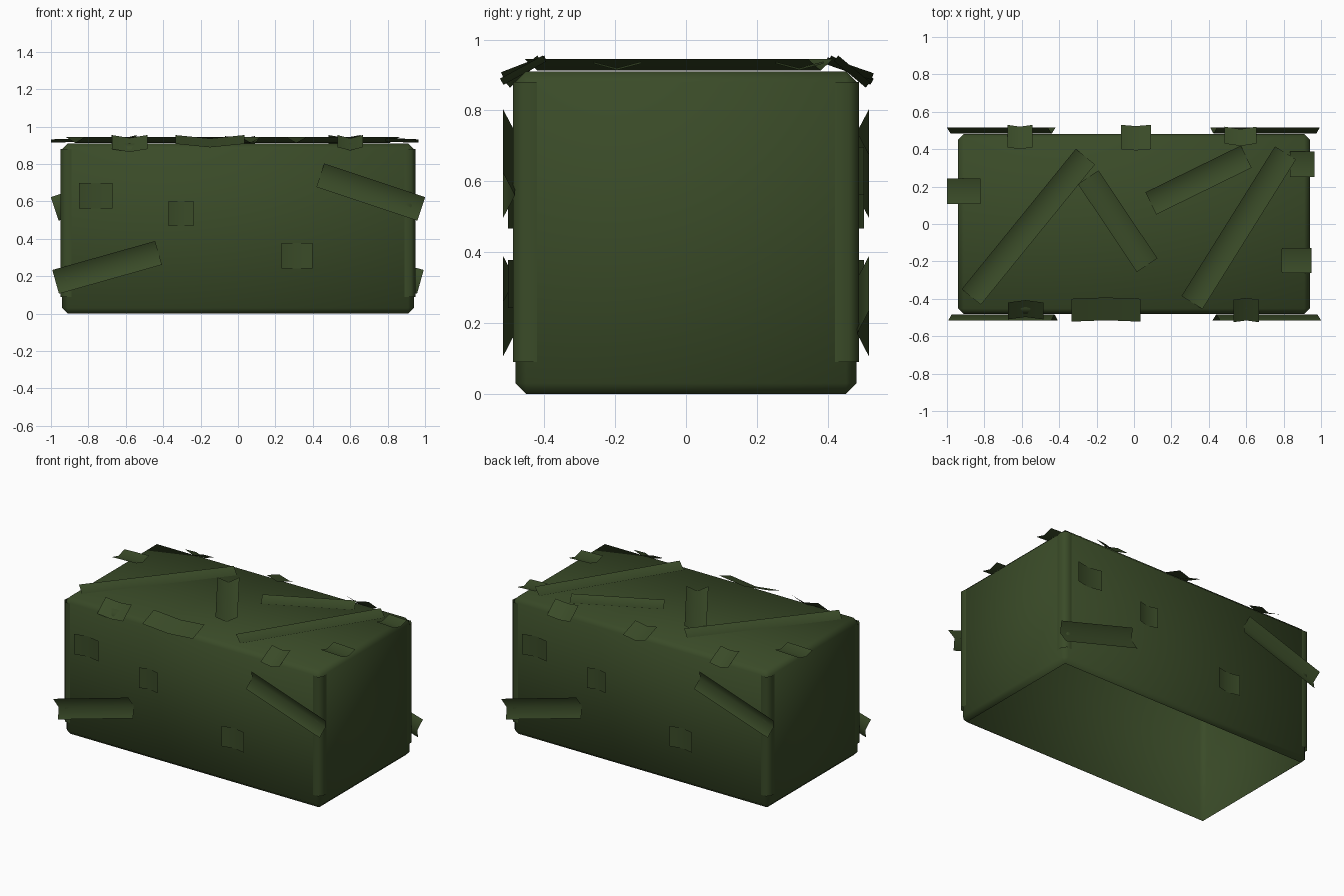
import bpy, bmesh
from mathutils import Vector, Matrix

if "Cube" in bpy.data.objects:
    bpy.data.objects.remove(bpy.data.objects["Cube"])

green = bpy.data.materials.new("hedge_green")
green.diffuse_color = (0.042, 0.07, 0.021, 1)
green.use_nodes = True
green.node_tree.nodes["Principled BSDF"].inputs["Base Color"].default_value = green.diffuse_color


def finish(name, bm):
    for f in bm.faces:
        f.smooth = True
    me = bpy.data.meshes.new(name)
    bm.to_mesh(me)
    bm.free()
    me.materials.append(green)
    ob = bpy.data.objects.new(name, me)
    bpy.context.collection.objects.link(ob)
    return ob


def card(name, p0, p1, width, normal, depth):
    """Leaf card from p0 to p1, creased inward along its middle."""
    p0, p1, n = Vector(p0), Vector(p1), Vector(normal)
    u = (p1 - p0).normalized()
    v = n.cross(u).normalized()
    n = u.cross(v)
    bm = bmesh.new()
    rows = []
    for p in (p0, p1):
        rows.append([bm.verts.new(p + v * width * s / 2 - n * depth * (s == 0))
                     for s in (-1, 0, 1)])
    for i in (0, 1):
        bm.faces.new((rows[0][i], rows[1][i], rows[1][i + 1], rows[0][i + 1]))
    bmesh.ops.recalc_face_normals(bm, faces=bm.faces)
    bm.normal_update()
    if bm.faces[:][0].normal.dot(n) < 0:
        bmesh.ops.reverse_faces(bm, faces=bm.faces)
    return finish(name, bm)


# hedge body: chamfered box, open underneath
bm = bmesh.new()
bmesh.ops.create_cube(bm, size=1, matrix=Matrix.Translation((0, 0, 0.455))
                      @ Matrix.Diagonal((1.88, 0.964, 0.91, 1)))
bmesh.ops.bevel(bm, geom=bm.edges[:], offset=0.03, segments=1, affect='EDGES')
bm.normal_update()
bmesh.ops.delete(bm, geom=[f for f in bm.faces if f.normal.z < -0.95], context='FACES')
finish("hedge_body", bm)

# corner strips wrapped around the four upright edges
for sx in (-1, 1):
    for sy in (-1, 1):
        prof = [(0.943, 0.42), (0.948, 0.46), (0.925, 0.488), (0.89, 0.485)]
        bm = bmesh.new()
        cols = [[bm.verts.new((sx * x, sy * y, z)) for z in (0.09, 0.88)] for x, y in prof]
        for a, b in zip(cols, cols[1:]):
            f = (a[0], b[0], b[1], a[1])
            bm.faces.new(f if sx * sy > 0 else f[::-1])
        finish("corner_strip", bm)

# cards on the front, repeated on the back by a half turn
for s, side in ((1, "front"), (-1, "back")):
    n = (0, -s, 0)
    for x0, z0, x1, z1 in ((-0.975, 0.17, -0.425, 0.325), (0.44, 0.74, 0.98, 0.56)):
        card(side + "_branch", (s * x0, -s * 0.516, z0), (s * x1, -s * 0.516, z1), 0.132, n, 0.033)
    for x, z, w, h in ((-0.76, 0.63, 0.18, 0.135), (-0.305, 0.535, 0.135, 0.135),
                       (0.315, 0.31, 0.165, 0.135)):
        card(side + "_leaf", (s * x, -s * 0.503, z - h / 2), (s * x, -s * 0.503, z + h / 2), w, n, 0.018)

# long diagonal cards on the top
for x0, y0, x1, y1 in ((-0.87, -0.39, -0.26, 0.36), (-0.245, 0.25, 0.07, -0.22),
                       (0.09, 0.11, 0.6, 0.36), (0.31, -0.42, 0.81, 0.38)):
    card("top_branch", (x0, y0, 0.945), (x1, y1, 0.945), 0.132, (0, 0, 1), 0.032)

# tilted leaves along the long top edges: x, width, outer y z, inner y z
for x, w, y0, z0, y1, z1 in ((-0.58, 0.19, -0.51, 0.88, -0.42, 0.955),
                             (-0.15, 0.37, -0.522, 0.908, -0.40, 0.955),
                             (0.6, 0.135, -0.525, 0.89, -0.405, 0.955),
                             (-0.61, 0.135, 0.53, 0.89, 0.41, 0.955),
                             (0.01, 0.16, 0.53, 0.905, 0.40, 0.95),
                             (0.57, 0.17, 0.52, 0.88, 0.43, 0.955)):
    card("edge_leaf", (x, y0, z0), (x, y1, z1), w, (0, y0, 0.6), 0.02)

# leaves over the short top edges
for x0, x1, y in ((-1.0, -0.82, 0.175), (0.965, 0.835, 0.32), (0.95, 0.79, -0.195)):
    card("end_leaf", (x0, y, 0.932), (x1, y, 0.938), 0.135, (0, 0, 1), 0.018)
